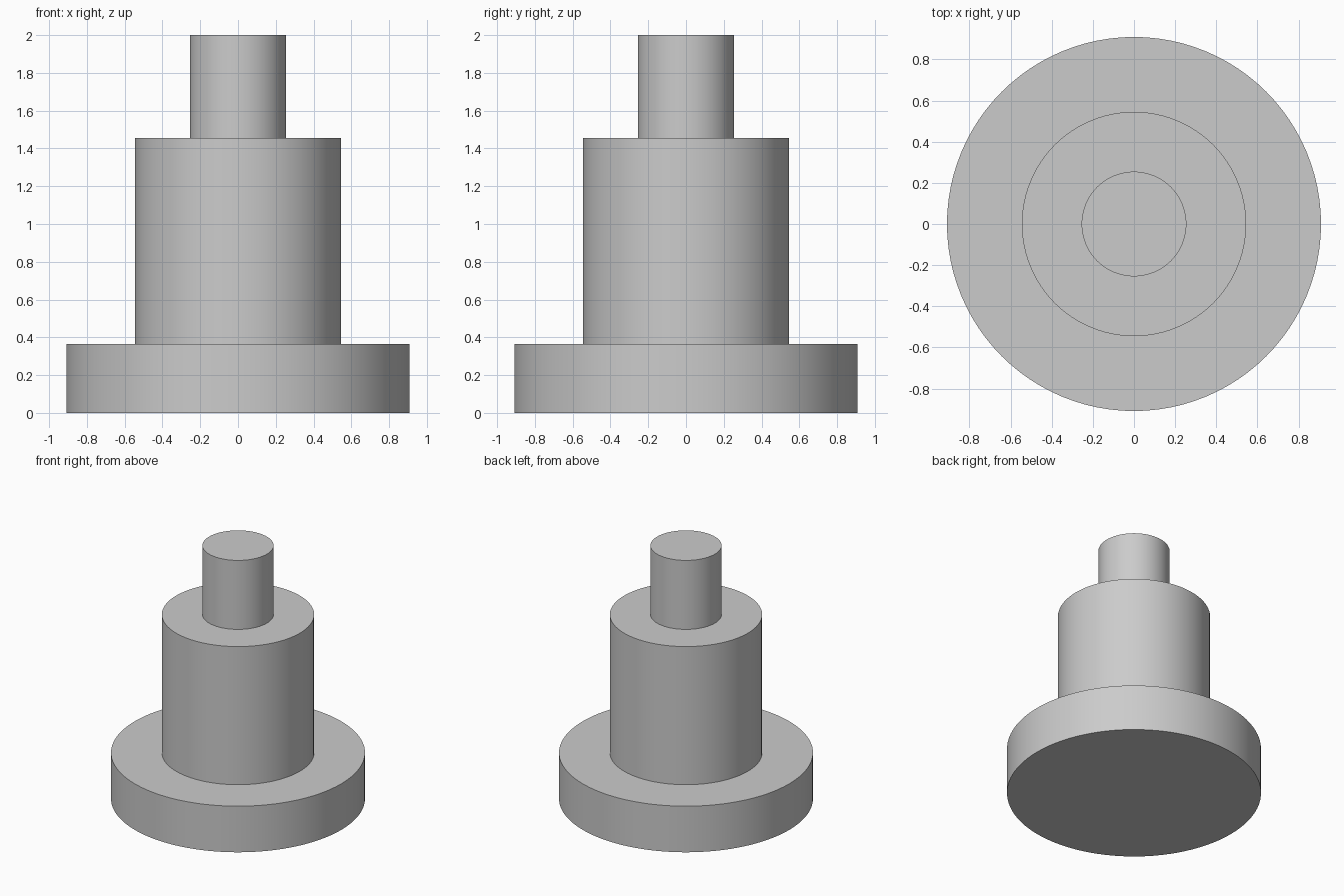
import bpy
import math

cube = bpy.data.objects.get("Cube")
if cube:
    bpy.data.objects.remove(cube, do_unlink=True)

# Single plain grey
grey = bpy.data.materials.new("plain_grey")
grey.use_nodes = True
colour = (0.6, 0.6, 0.6, 1)
grey.diffuse_color = colour
grey.node_tree.nodes["Principled BSDF"].inputs["Base Color"].default_value = colour


def add_cylinder(name, radius, bottom, top):
    bpy.ops.mesh.primitive_cylinder_add(
        vertices=96, radius=radius, depth=top - bottom,
        location=(0, 0, (bottom + top) / 2))
    part = bpy.context.object
    part.name = part.data.name = name
    part.data.materials.append(grey)
    bpy.ops.object.shade_smooth_by_angle(angle=math.radians(30))


# Stepped round stack: wide flange, main body, narrow stem
add_cylinder("base_flange", 0.909, 0, 0.364)
add_cylinder("main_body", 0.545, 0.364, 1.455)
add_cylinder("top_stem", 0.2545, 1.455, 2)
